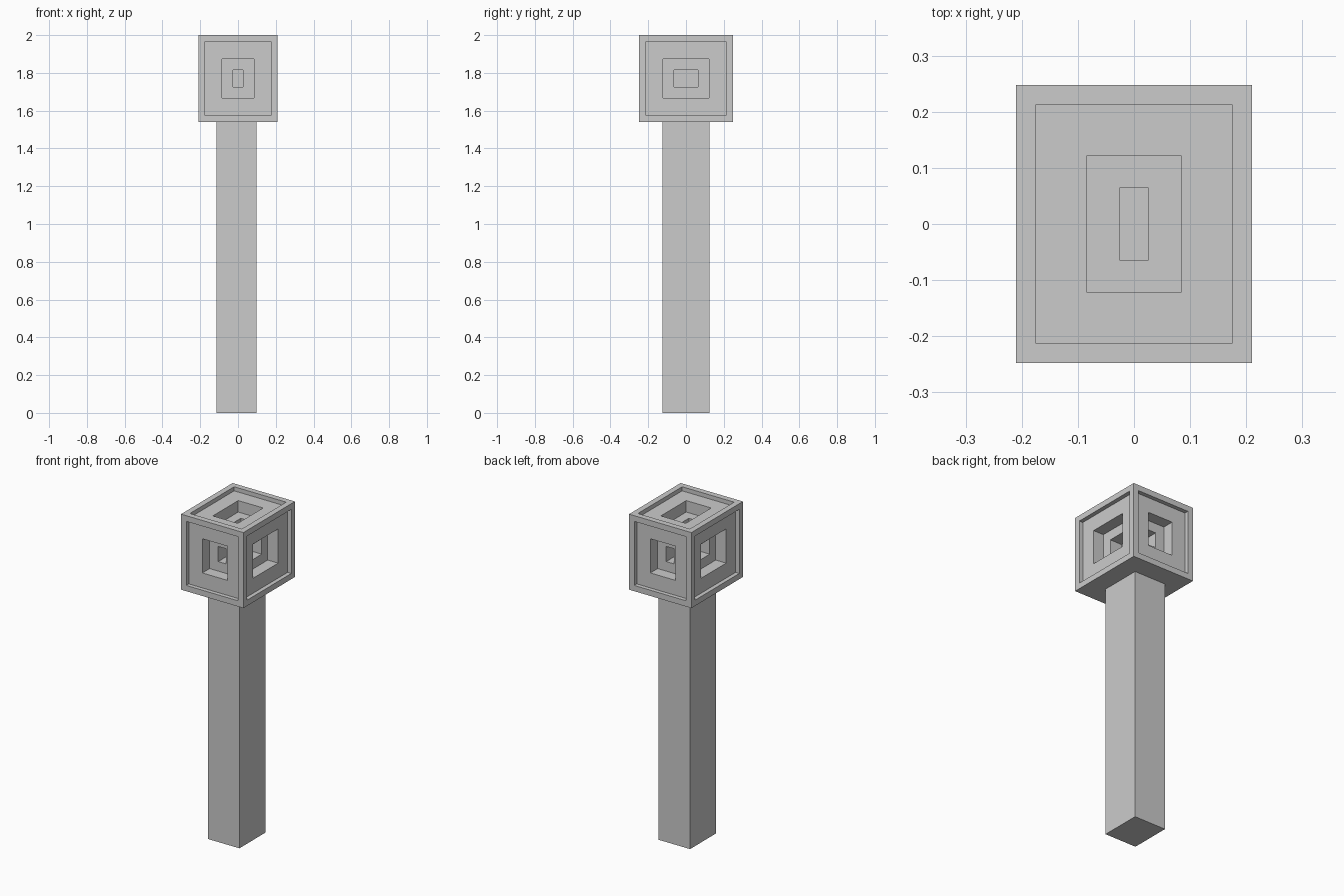
import bpy, bmesh
from mathutils import Vector

if "Cube" in bpy.data.objects:
    bpy.data.objects.remove(bpy.data.objects["Cube"])


def make_box(bm, lo, hi):
    lo, hi = Vector(lo), Vector(hi)
    bmesh.ops.create_cube(bm, size=1)
    for v in bm.verts:
        v.co = Vector(((v.co[i] + 0.5) * (hi[i] - lo[i]) + lo[i]) for i in range(3))
    bm.normal_update()


def finish(bm, name):
    bmesh.ops.recalc_face_normals(bm, faces=bm.faces)
    mesh = bpy.data.meshes.new(name)
    bm.to_mesh(mesh)
    bm.free()
    obj = bpy.data.objects.new(name, mesh)
    bpy.context.collection.objects.link(obj)
    return obj


def step_recess(bm, face, margin, depth):
    """Inset a face evenly, then push it straight in."""
    normal = face.normal.copy()
    bmesh.ops.inset_region(bm, faces=[face], thickness=margin, use_even_offset=True)
    floor = bmesh.ops.extrude_discrete_faces(bm, faces=[face])["faces"][0]
    bmesh.ops.translate(bm, verts=floor.verts, vec=-normal * depth)
    bm.normal_update()
    return floor


# Block head: three nested recesses on every face except the underside
bm = bmesh.new()
make_box(bm, (-0.21, -0.248, 1.54), (0.21, 0.248, 2.0))
for face in [f for f in bm.faces if f.normal.z > -0.5]:
    for margin, depth in ((0.035, 0.025), (0.091, 0.07), (0.058, 0.08)):
        face = step_recess(bm, face, margin, depth)
finish(bm, "head")

# Square post, set slightly to the left of the head's centre
bm = bmesh.new()
make_box(bm, (-0.115, -0.125, 0), (0.097, 0.125, 1.54))
finish(bm, "post")
